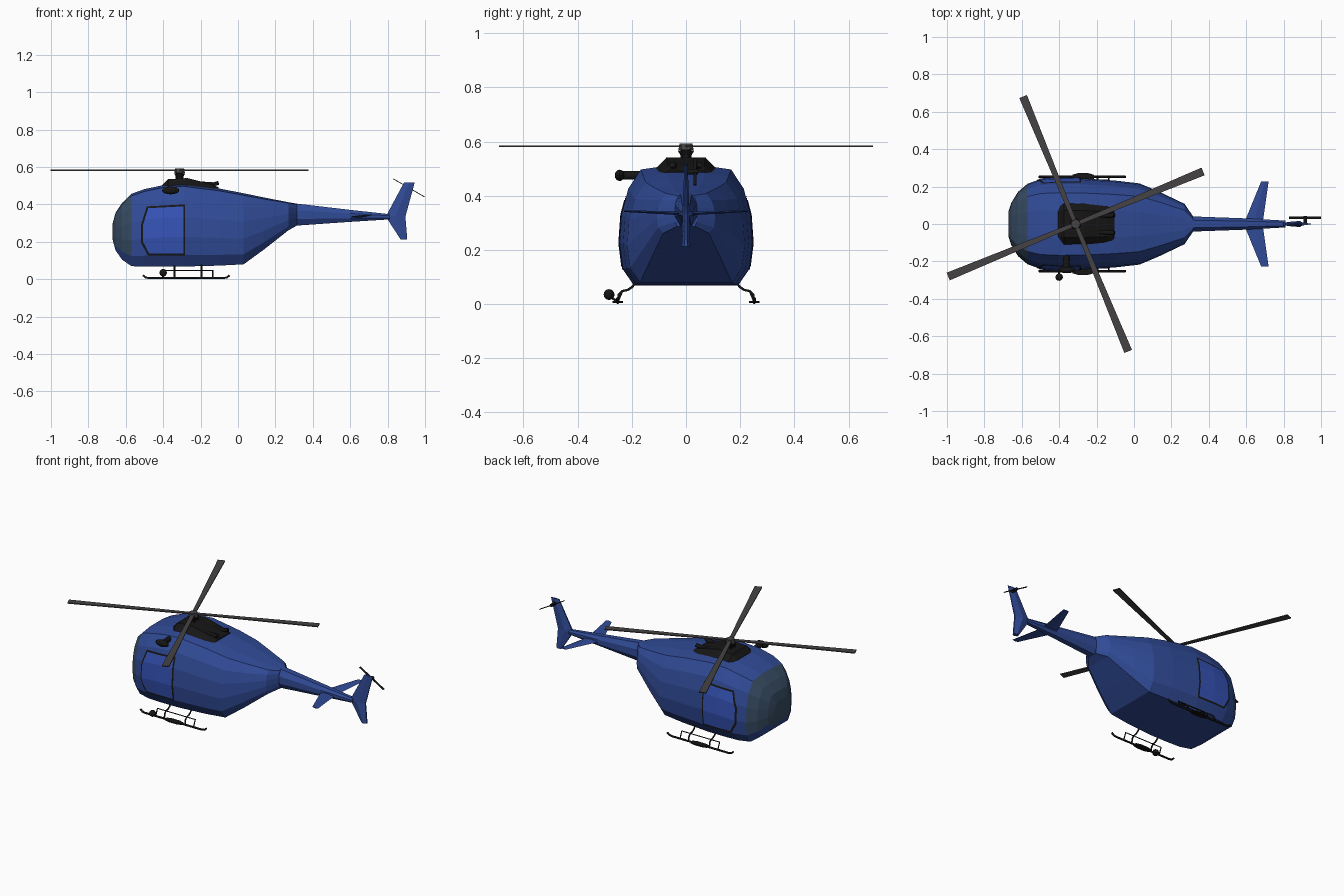
import bpy, bmesh, math
from mathutils import Vector

if "Cube" in bpy.data.objects:
    bpy.data.objects.remove(bpy.data.objects["Cube"])


def material(name, rgb):
    m = bpy.data.materials.new(name)
    m.diffuse_color = (*rgb, 1)
    m.use_nodes = True
    m.node_tree.nodes["Principled BSDF"].inputs["Base Color"].default_value = m.diffuse_color
    return m


BLUE = material("body_blue", (0.03, 0.07, 0.31))
DOOR = material("door_blue", (0.035, 0.085, 0.46))
GLASS = material("windscreen", (0.04, 0.075, 0.13))
BLACK = material("black", (0.008, 0.008, 0.008))
GREY = material("rotor_grey", (0.06, 0.055, 0.055))


def from_bmesh(name, bm, mat):
    bmesh.ops.recalc_face_normals(bm, faces=bm.faces)
    me = bpy.data.meshes.new(name)
    bm.to_mesh(me)
    bm.free()
    me.materials.append(mat)
    ob = bpy.data.objects.new(name, me)
    bpy.context.collection.objects.link(ob)
    return ob


def skin(name, rings, mat):
    """Join equal rings of points with quads and cap both ends."""
    bm = bmesh.new()
    rows = [[bm.verts.new(p) for p in r] for r in rings]
    n = len(rows[0])
    for a, b in zip(rows, rows[1:]):
        for i in range(n):
            bm.faces.new((a[i], a[(i + 1) % n], b[(i + 1) % n], b[i]))
    bm.faces.new(rows[0])
    bm.faces.new(rows[-1])
    return from_bmesh(name, bm, mat)


def loft(name, sections, half, mat):
    """Sections along x: (x, bottom, top, half width)."""
    shape = half + [(-a, b) for a, b in reversed(half)]
    return skin(name, [[(x, a * w, lo + b * (hi - lo)) for a, b in shape]
                       for x, lo, hi, w in sections], mat)


def tube(name, pts, r, mat=BLACK):
    cu = bpy.data.curves.new(name, 'CURVE')
    cu.dimensions = '3D'
    cu.bevel_depth = r
    cu.bevel_resolution = 1
    cu.use_fill_caps = True
    sp = cu.splines.new('POLY')
    sp.points.add(len(pts) - 1)
    for p, co in zip(sp.points, pts):
        p.co = (*co, 1)
    cu.materials.append(mat)
    ob = bpy.data.objects.new(name, cu)
    bpy.context.collection.objects.link(ob)
    return ob


def cone(name, loc, r1, r2, depth, mat=BLACK, rot=(0, 0, 0)):
    bpy.ops.mesh.primitive_cone_add(vertices=12, radius1=r1, radius2=r2, depth=depth,
                                    location=loc, rotation=rot)
    ob = bpy.context.object
    ob.name = name
    ob.data.materials.append(mat)
    return ob


# fuselage
HULL = [(0.4, 0), (0.78, 0), (0.95, 0.14), (1, 0.36), (0.97, 0.6), (0.87, 0.81), (0.68, 0.97), (0.3, 1)]
fuselage = loft("fuselage", [
    (-0.67, 0.21, 0.30, 0.07), (-0.655, 0.155, 0.355, 0.115), (-0.62, 0.105, 0.408, 0.172),
    (-0.57, 0.07, 0.457, 0.215), (-0.50, 0.068, 0.482, 0.24), (-0.40, 0.068, 0.503, 0.246),
    (-0.29, 0.068, 0.51, 0.245), (-0.10, 0.073, 0.485, 0.232), (0.03, 0.08, 0.46, 0.217),
    (0.14, 0.16, 0.437, 0.17), (0.27, 0.262, 0.412, 0.108), (0.315, 0.287, 0.404, 0.042)], HULL, BLUE)

# windscreen faces on the nose
fuselage.data.materials.append(GLASS)
for f in fuselage.data.polygons:
    if f.center.x < -0.57 and f.center.z > 0.15:
        f.material_index = 1

# tail boom
loft("tail_boom", [(0.30, 0.286, 0.406, 0.041), (0.60, 0.307, 0.371, 0.03), (0.81, 0.32, 0.348, 0.018)],
     [(0.5, 0), (1, 0.3), (1, 0.7), (0.5, 1)], BLUE)


# doors and their black frames, trimmed out of the hull surface
def hull_panel(name, outline, offset, mat):
    bm = bmesh.new()
    bm.from_mesh(fuselage.data)
    mid = sum((Vector(p) for p in outline), Vector((0, 0))) / len(outline)
    for a, b in zip(outline, outline[1:] + outline[:1]):
        a, b = Vector(a), Vector(b)
        no = Vector((b.y - a.y, a.x - b.x))
        if no.dot(a - mid) < 0:
            no = -no
        bmesh.ops.bisect_plane(bm, geom=bm.verts[:] + bm.edges[:] + bm.faces[:],
                               plane_co=(a.x, 0, a.y), plane_no=(no.x, 0, no.y), clear_outer=True)
    for v in bm.verts:
        v.co.y += math.copysign(offset, v.co.y)
    for f in bm.faces:
        f.material_index = 0
        f.normal_update()
    me = bpy.data.meshes.new(name)
    bm.to_mesh(me)
    bm.free()
    me.materials.append(mat)
    bpy.context.collection.objects.link(bpy.data.objects.new(name, me))


door = [(-0.292, 0.138), (-0.292, 0.39), (-0.48, 0.38), (-0.508, 0.29), (-0.508, 0.2), (-0.475, 0.138)]
frame = [(-0.395 + (x + 0.395) * 1.09, 0.262 + (z - 0.262) * 1.08) for x, z in door]
hull_panel("door_frames", frame, 0.002, BLACK)
hull_panel("doors", door, 0.004, DOOR)

# tail fin
FIN = [(0.87, 0.905, 0.212, 0.016), (0.79, 0.895, 0.335, 0.013), (0.888, 0.945, 0.518, 0.006)]
skin("tail_fin", [[(a, -0.4 * t, z), ((a + b) / 2, -t, z), (b, -0.3 * t, z),
                   (b, 0.3 * t, z), ((a + b) / 2, t, z), (a, 0.4 * t, z)] for a, b, z, t in FIN], BLUE)

# horizontal stabiliser
STAB = [(0.68, 0.72, 0.228, 0.343, 0.003), (0.595, 0.69, 0.02, 0.335, 0.007)]
rows = STAB + [(a, b, -y, z, t) for a, b, y, z, t in reversed(STAB)]
skin("stabiliser", [[(a, y, z), ((a + b) / 2, y, z - t), (b, y, z), ((a + b) / 2, y, z + t)]
                    for a, b, y, z, t in rows], BLUE)

# engine deck and exhausts
loft("engine_deck", [(-0.405, 0.46, 0.503, 0.112), (-0.375, 0.46, 0.535, 0.12), (-0.27, 0.46, 0.541, 0.12),
                     (-0.14, 0.45, 0.508, 0.112), (-0.105, 0.45, 0.492, 0.108)],
     [(1, 0), (0.97, 0.45), (0.6, 1)], BLACK)
for s in (-1, 1):
    tube("exhaust", [(-0.24, s * 0.045, 0.515), (-0.13, s * 0.045, 0.508), (-0.105, s * 0.05, 0.515)], 0.012)

# rotor mast and hub
RX = -0.312
cone("rotor_mast", (RX, 0, 0.55), 0.016, 0.014, 0.06)
cone("swash_plate", (RX, 0, 0.557), 0.02, 0.03, 0.018)
cone("rotor_hub", (RX, 0, 0.58), 0.028, 0.024, 0.024, GREY)
for i in range(4):
    a = math.radians(45 + 90 * i)
    tube("control_rod", [(RX + r * math.cos(a), r * math.sin(a), z)
                         for r, z in ((0.025, 0.535), (0.025, 0.575))], 0.004)

# main rotor blades
for i in range(4):
    blade = skin("rotor_blade", [[(r, -w, -0.003), (r, w, -0.003), (r, w, 0.003), (r, -w, 0.003)]
                                 for r, w in ((0.015, 0.011), (0.737, 0.022))], GREY)
    blade.location = (RX, 0, 0.583)
    blade.rotation_euler.z = math.radians(22.4 + 90 * i)

# tail rotor
TX, TZ = 0.915, 0.488
cone("tail_rotor_hub", (TX, 0.022, TZ), 0.01, 0.01, 0.044, BLACK, (math.pi / 2, 0, 0))
tail_blades = skin("tail_rotor_blades", [[(r, -0.006, -0.002), (r, 0.006, -0.002), (r, 0.006, 0.002),
                                          (r, -0.006, 0.002)] for r in (-0.097, 0.097)], BLACK)
tail_blades.location = (TX, 0.033, TZ)
tail_blades.rotation_euler.y = math.radians(30)

# landing skids
for s in (-1, 1):
    y = s * 0.252
    tube("skid", [(-0.508, y, 0.022), (-0.495, y, 0.01), (-0.475, y, 0.006), (-0.08, y, 0.006),
                  (-0.058, y, 0.01), (-0.045, y, 0.022)], 0.006)
    for x in (-0.34, -0.195):
        tube("skid_strut", [(x, s * 0.185, 0.08), (x, s * 0.2, 0.062), (x, s * 0.215, 0.052),
                            (x, s * 0.235, 0.048), (x, s * 0.248, 0.035), (x, s * 0.252, 0.008)], 0.005)
    tube("skid_rail", [(-0.40, y, 0.008), (-0.40, s * 0.235, 0.048), (-0.135, s * 0.235, 0.048),
                       (-0.135, y, 0.008)], 0.004)
    skin("skid_step", [[(x, y - w, z) for x, w in ((-0.33, 0.011), (-0.30, 0.02), (-0.245, 0.02), (-0.215, 0.011))]
                       + [(x, y + w, z) for x, w in ((-0.215, 0.011), (-0.245, 0.02), (-0.30, 0.02), (-0.33, 0.011))]
                       for z in (0.003, 0.011)], BLACK)

# searchlight on the skid
bpy.ops.mesh.primitive_uv_sphere_add(segments=12, ring_count=8, radius=0.02, location=(-0.4, -0.284, 0.035))
bpy.context.object.name = "searchlight"
bpy.context.object.data.materials.append(BLACK)
tube("searchlight_arm", [(-0.4, -0.284, 0.03), (-0.4, -0.252, 0.008)], 0.005)

# side camera pod
cone("pod_arm", (-0.36, -0.21, 0.475), 0.016, 0.016, 0.09, BLACK, (math.pi / 2, 0, 0))
bpy.ops.mesh.primitive_uv_sphere_add(segments=12, ring_count=8, radius=0.02, location=(-0.36, -0.245, 0.475))
pod = bpy.context.object
pod.name = "camera_pod"
pod.scale = (2.3, 0.9, 1.05)
pod.data.materials.append(BLACK)
